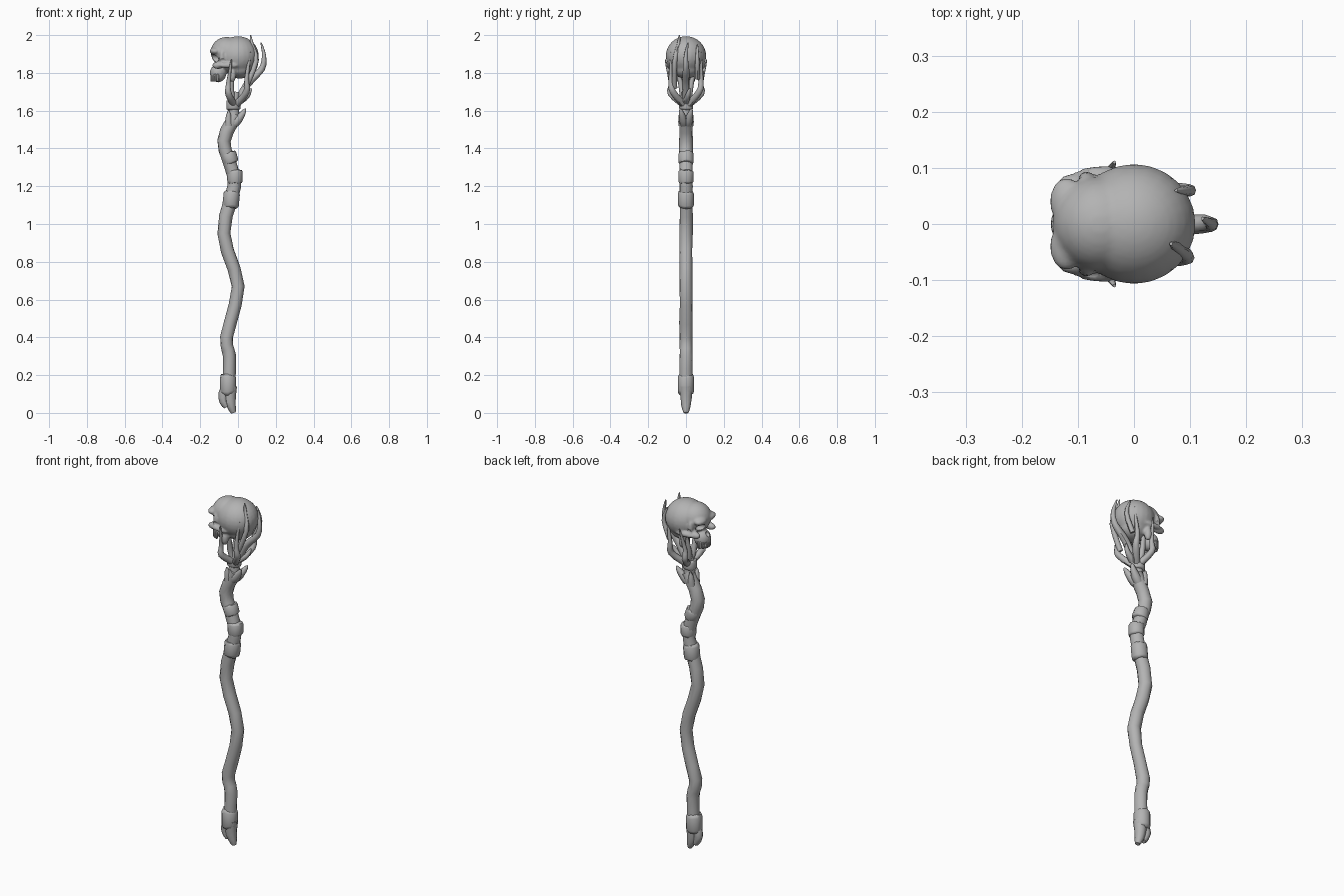
import bpy
import bmesh
import math
import random
from mathutils import Matrix, Vector

random.seed(4)
default_cube = bpy.data.objects.get("Cube")
if default_cube:
    bpy.data.objects.remove(default_cube, do_unlink=True)

grey = bpy.data.materials.new("plain grey")
grey.use_nodes = True
grey.diffuse_color = (0.45, 0.45, 0.45, 1)
shader = grey.node_tree.nodes["Principled BSDF"]
shader.inputs["Base Color"].default_value = grey.diffuse_color


def add_object(name, bm):
    """Turn a bmesh into a shaded object."""
    bmesh.ops.recalc_face_normals(bm, faces=bm.faces)
    mesh = bpy.data.meshes.new(name)
    bm.to_mesh(mesh)
    bm.free()
    mesh.materials.append(grey)
    obj = bpy.data.objects.new(name, mesh)
    bpy.context.collection.objects.link(obj)
    bpy.ops.object.select_all(action='DESELECT')
    obj.select_set(True)
    bpy.context.view_layer.objects.active = obj
    bpy.ops.object.shade_smooth_by_angle(angle=math.radians(50))
    return obj


def smooth_path(points, steps):
    """Pass a flowing line through a few guide points."""
    points = [Vector(p) for p in points]
    last = len(points) - 1
    line = []
    for i in range(last):
        before, start = points[max(i - 1, 0)], points[i]
        end, after = points[i + 1], points[min(i + 2, last)]
        leave, arrive = (end - before) / 2, (after - start) / 2
        for step in range(steps):
            t = step / steps
            ease = t * t * (3 - 2 * t)
            line.append(start.lerp(end, ease)
                        + leave * t * (1 - t) ** 2
                        - arrive * t * t * (1 - t))
    return line + [points[last]]


def tube(name, points, thick, tip, sides=8, steps=3, rough=0.06, mirror=False):
    """Loft slightly uneven rings along a path, thinning towards the tip."""
    bm = bmesh.new()
    line = smooth_path(points, steps)
    last = len(line) - 1
    rings = []
    for i, centre in enumerate(line):
        along = (line[min(i + 1, last)] - line[max(i - 1, 0)]).normalized()
        across = Vector((0, 1, 0)).cross(along).normalized()
        beside = along.cross(across)
        radius = thick + (tip - thick) * (i / last) ** 2
        ring = []
        for k in range(sides):
            angle = math.tau * k / sides
            spoke = across * math.cos(angle) + beside * math.sin(angle)
            bump = random.uniform(1 - rough, 1 + rough)
            ring.append(bm.verts.new(centre + spoke * radius * bump))
        rings.append(ring)
    for low, high in zip(rings, rings[1:]):
        for k in range(sides):
            n = (k + 1) % sides
            bm.faces.new((low[k], low[n], high[n], high[k]))
    bm.faces.new(rings[0])
    bm.faces.new(rings[-1])
    obj = add_object(name, bm)
    if mirror:
        obj.modifiers.new("both sides", 'MIRROR').use_axis = (False, True, False)


def collar(name, x, z, height, radius, lean=0):
    """A swollen band around the shaft with narrowed rims."""
    bm = bmesh.new()
    place = Matrix.Translation((x, 0, z)) @ Matrix.Rotation(lean, 4, 'Y')
    bmesh.ops.create_cone(bm, cap_ends=True, segments=12, radius1=radius,
                          radius2=radius, depth=height, matrix=place)
    rims = [e for e in bm.edges if any(len(f.verts) > 4 for f in e.link_faces)]
    bmesh.ops.bevel(bm, geom=rims, offset=height / 6, segments=2,
                    profile=0.5, affect='EDGES')
    for vert in bm.verts:
        vert.co.z += random.uniform(-height, height) / 20
    add_object(name, bm)


def ball(bm, centre, size):
    place = Matrix.Translation(centre) @ Matrix.Diagonal((*size, 1))
    bmesh.ops.create_uvsphere(bm, u_segments=24, v_segments=16,
                              radius=1, matrix=place)


# Crooked wooden shaft, bending only sideways
bends = [(-.05, .1), (-.045, .3), (-.06, .4), (0, .67), (-.075, .95),
         (-.02, 1.2), (-.035, 1.3), (-.075, 1.44), (-.01, 1.58)]
tube("shaft", [(x, 0, z) for x, z in bends], thick=.034, tip=.036, sides=12)

# Bands around the shaft
collar("foot_sleeve", x=-.053, z=.15, height=.11, radius=.043)
collar("middle_binding", x=-.036, z=1.13, height=.09, radius=.043, lean=.1)
collar("upper_binding", x=-.016, z=1.25, height=.07, radius=.041)
collar("lower_knot", x=-.044, z=1.35, height=.06, radius=.041, lean=-.3)
collar("neck_knot", x=-.024, z=1.63, height=.05, radius=.038)

# Cloven root at the foot
tube("foot_long_root", [(-.04, 0, .14), (-.04, 0, .06), (-.024, 0, 0)],
     thick=.034, tip=.012)
tube("foot_short_root", [(-.06, 0, .14), (-.08, 0, .08), (-.06, 0, .03)],
     thick=.028, tip=.015)

# Broken forked top of the shaft
tube("shaft_thorns", [(-.02, .01, 1.53), (.015, .02, 1.57), (.04, .03, 1.61)],
     thick=.024, tip=.004, mirror=True)
tube("shaft_side_spurs", [(-.05, .02, 1.52), (-.05, .03, 1.6)],
     thick=.02, tip=.004, mirror=True)
tube("neck", [(-.02, 0, 1.55), (-.024, 0, 1.62), (-.01, 0, 1.7)],
     thick=.031, tip=.022)

# Paired root claws gripping the skull
tube("front_claws", [(-.02, .01, 1.63), (-.05, .08, 1.69), (-.05, .08, 1.75),
                     (-.035, .11, 1.87)], thick=.019, tip=.003, mirror=True)
tube("side_claws", [(-.01, .01, 1.63), (.045, .07, 1.7), (.045, .08, 1.77),
                    (.065, .08, 1.91)], thick=.019, tip=.003, mirror=True)
tube("inner_claws", [(-.02, .01, 1.64), (-.035, .02, 1.7), (-.03, .04, 1.8)],
     thick=.017, tip=.01, mirror=True)

# Single claws and spurs behind the skull
tube("back_claw", [(-.01, 0, 1.63), (.05, 0, 1.74), (.125, 0, 1.82),
                   (.138, 0, 1.89), (.122, .01, 1.96)], thick=.021, tip=.003)
tube("back_spur", [(.01, 0, 1.65), (.05, .01, 1.68), (.07, .02, 1.72)],
     thick=.018, tip=.003)
tube("right_crown_claw", [(.04, -.06, 1.72), (.095, -.06, 1.86),
                          (.075, -.04, 1.95), (.066, -.035, 2)],
     thick=.014, tip=.003)
tube("left_crown_claw", [(.06, .06, 1.77), (.1, .06, 1.87), (.075, .06, 1.95)],
     thick=.014, tip=.003)

# Skull: overlapping volumes fused into one surface, facing sideways
bm = bmesh.new()
ball(bm, centre=(0, 0, 1.89), size=(.11, .107, .104))
ball(bm, centre=(-.06, 0, 1.91), size=(.085, .085, .08))
ball(bm, centre=(.01, 0, 1.83), size=(.075, .08, .06))
ball(bm, centre=(-.105, 0, 1.8), size=(.044, .045, .05))
for side in (-1, 1):
    # Brow, cheekbone, cheek arch, jaw hinge, eye rim
    ball(bm, centre=(-.12, side * .04, 1.915), size=(.03, .043, .02))
    ball(bm, centre=(-.105, side * .07, 1.84), size=(.032, .02, .02))
    ball(bm, centre=(-.05, side * .09, 1.84), size=(.055, .014, .014))
    ball(bm, centre=(-.03, side * .075, 1.79), size=(.02, .02, .04))
    ball(bm, centre=(-.085, side * .08, 1.88), size=(.014, .014, .04))
skull = add_object("skull", bm)
fuse = skull.modifiers.new("fuse", 'REMESH')
fuse.mode = 'VOXEL'
fuse.voxel_size = .007
fuse.use_smooth_shade = True
soften = skull.modifiers.new("soften", 'SMOOTH')
soften.iterations = 3

# Eye, nose and temple hollows
bm = bmesh.new()
ball(bm, centre=(-.152, 0, 1.833), size=(.026, .014, .018))
for side in (-1, 1):
    ball(bm, centre=(-.132, side * .042, 1.877), size=(.042, .026, .022))
    ball(bm, centre=(-.075, side * .1, 1.865), size=(.03, .016, .014))
hollows = add_object("skull_hollow_cutter", bm)
hollows.hide_render = True
hollows.hide_viewport = True
carve = skull.modifiers.new("hollows", 'BOOLEAN')
carve.object = hollows
carve.operation = 'DIFFERENCE'
carve.use_self = True

# Row of upper teeth around the jaw arc
bm = bmesh.new()
count = 10
for i in range(count):
    angle = math.pi * ((i + 0.5) / count - 0.5)
    spot = (-.1 - .04 * math.cos(angle), .042 * math.sin(angle), 1.774)
    place = (Matrix.Translation(spot) @ Matrix.Rotation(-angle, 4, 'Z')
             @ Matrix.Diagonal((.013, .012, .04, 1)))
    bmesh.ops.create_cube(bm, size=1, matrix=place)
teeth = add_object("upper_teeth", bm)
teeth.modifiers.new("rounded", 'BEVEL').width = .003
